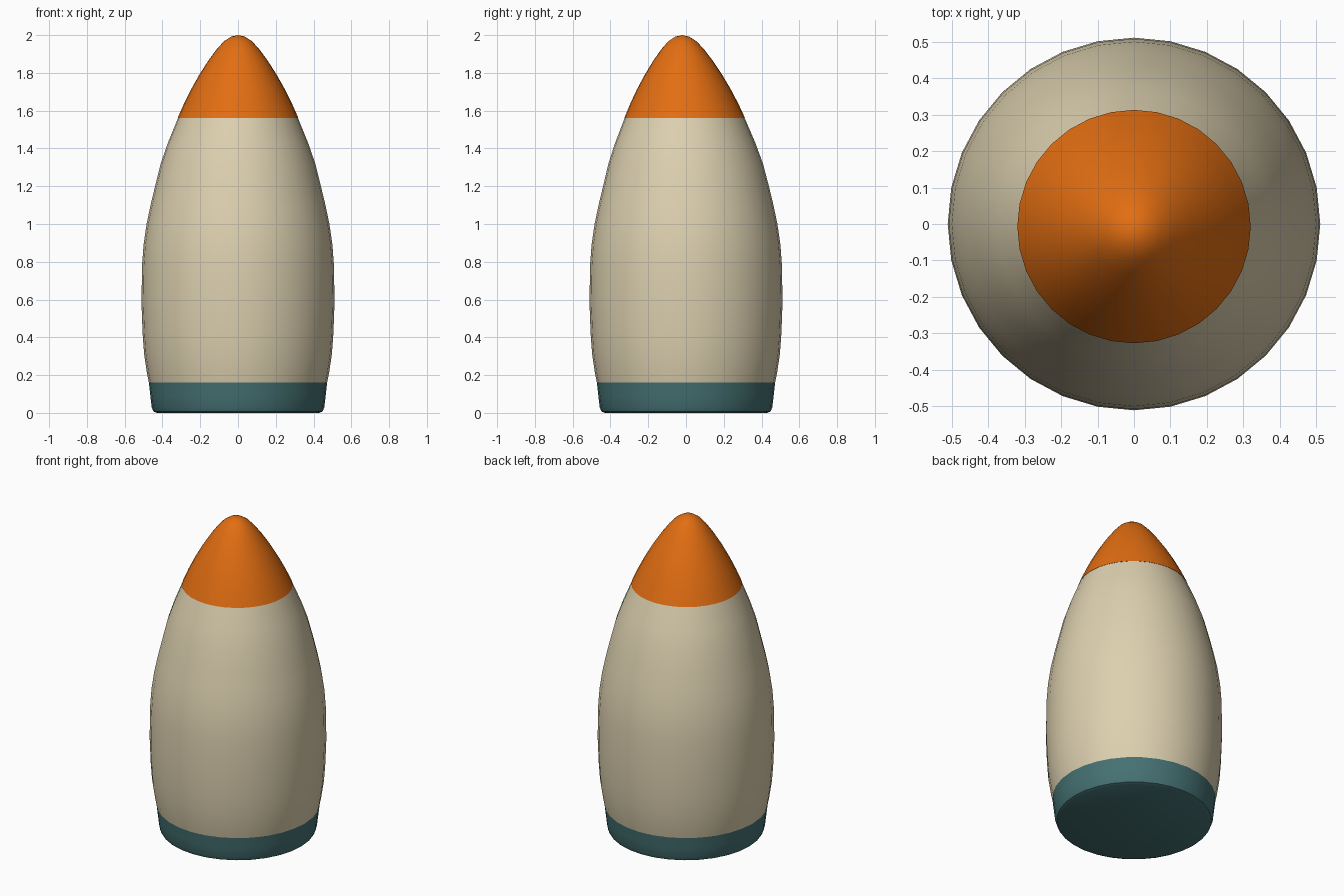
import bpy
import bmesh
from math import cos, sin, tau, radians

SIDES = 32

cube = bpy.data.objects.get("Cube")
if cube:
    bpy.data.objects.remove(cube, do_unlink=True)


def make_material(name, color):
    mat = bpy.data.materials.new(name)
    mat.use_nodes = True
    mat.diffuse_color = (*color, 1)
    mat.node_tree.nodes["Principled BSDF"].inputs["Base Color"].default_value = (*color, 1)
    return mat


def lean(z):
    """Slight forward drift of the upper part."""
    return -0.02 * max(0, (z - 1.2) / 0.8) ** 1.3


def lathe(name, profile, mat):
    """Revolve (radius, height) points; a zero radius closes to a single point."""
    bm = bmesh.new()
    rings = []
    for r, z in profile:
        count = SIDES if r > 0 else 1
        rings.append([bm.verts.new((r * cos(tau * i / SIDES),
                                    r * sin(tau * i / SIDES) + lean(z), z))
                      for i in range(count)])
    for low, high in zip(rings, rings[1:]):
        for i in range(SIDES):
            j = (i + 1) % SIDES
            if len(high) == 1:
                bm.faces.new((low[i], low[j], high[0]))
            else:
                bm.faces.new((low[i], low[j], high[j], high[i]))
    # Flat caps on any open end
    for ring in (rings[0], rings[-1]):
        if len(ring) > 1:
            bm.faces.new(ring)
    bmesh.ops.recalc_face_normals(bm, faces=bm.faces)
    mesh = bpy.data.meshes.new(name)
    bm.to_mesh(mesh)
    bm.free()
    mesh.materials.append(mat)
    obj = bpy.data.objects.new(name, mesh)
    bpy.context.collection.objects.link(obj)
    bpy.ops.object.select_all(action="DESELECT")
    obj.select_set(True)
    bpy.context.view_layer.objects.active = obj
    bpy.ops.object.shade_smooth_by_angle(angle=radians(40))
    return obj


cream = make_material("cream", (0.72, 0.63, 0.43))
orange = make_material("orange", (0.76, 0.155, 0.006))
teal = make_material("dark teal", (0.06, 0.165, 0.17))

# Base collar with a rounded lower rim
lathe("base_collar", [(0.43, 0), (0.448, 0.008), (0.457, 0.03),
                      (0.464, 0.09), (0.472, 0.16)], teal)

# Bulging main hull
lathe("hull", [(0.472, 0.16), (0.482, 0.21), (0.497, 0.31), (0.505, 0.42),
               (0.511, 0.58), (0.508, 0.78), (0.5, 0.89), (0.484, 1.0),
               (0.463, 1.1), (0.439, 1.2), (0.409, 1.32), (0.371, 1.43),
               (0.318, 1.56)], cream)

# Rounded nose cone
lathe("nose_cone", [(0.32, 1.56), (0.287, 1.635), (0.25, 1.71), (0.205, 1.79),
                    (0.157, 1.865), (0.113, 1.925), (0.075, 1.967),
                    (0.037, 1.992), (0, 2.0)], orange)
